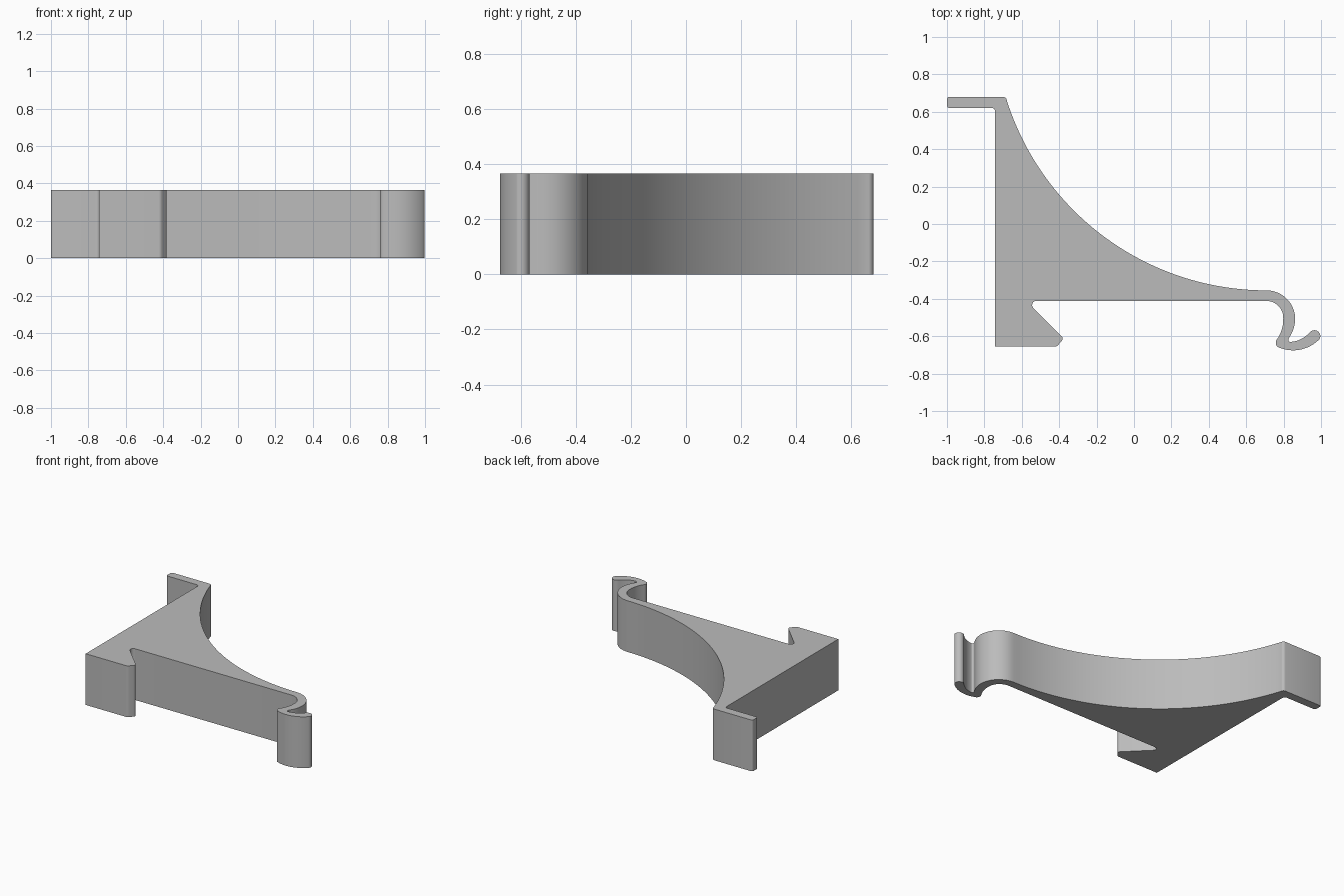
import bpy, bmesh, math
from mathutils import Vector

if "Cube" in bpy.data.objects:
    bpy.data.objects.remove(bpy.data.objects["Cube"])

HEIGHT = 0.365


def arc(a, m, b, n):
    """Points on the circle from a through m to b."""
    (ax, ay), (mx, my), (bx, by) = a, m, b
    d = 2 * (ax * (my - by) + mx * (by - ay) + bx * (ay - my))
    sa, sm, sb = ax**2 + ay**2, mx**2 + my**2, bx**2 + by**2
    cx = (sa * (my - by) + sm * (by - ay) + sb * (ay - my)) / d
    cy = (sa * (bx - mx) + sm * (ax - bx) + sb * (mx - ax)) / d
    r = math.hypot(ax - cx, ay - cy)
    t0, tm, t1 = (math.atan2(y - cy, x - cx) for x, y in (a, m, b))
    sweep, part = (t1 - t0) % math.tau, (tm - t0) % math.tau
    if part > sweep:
        sweep -= math.tau
    return [(cx + r * math.cos(t0 + sweep * i / n),
             cy + r * math.sin(t0 + sweep * i / n)) for i in range(n + 1)]


# Outline, clockwise from the outer end of the wall tab
outline = []
outline += arc((-1, 0.665), (-0.996, 0.676), (-0.985, 0.68), 4)
outline += arc((-0.70, 0.68), (-0.687, 0.675), (-0.68, 0.662), 4)
# Long concave sweep
outline += arc((-0.68, 0.66), (0, -0.171), (0.71, -0.355), 48)
# Hook: outer bend, notch, lip, base and inner bend
outline += arc((0.71, -0.355), (0.817, -0.40), (0.862, -0.507), 14)
outline += arc((0.862, -0.507), (0.853, -0.56), (0.828, -0.61), 6)
outline += arc((0.827, -0.613), (0.826, -0.625), (0.837, -0.63), 5)
outline += arc((0.84, -0.63), (0.89, -0.617), (0.938, -0.581), 8)
outline += arc((0.94, -0.579), (0.982, -0.573), (0.994, -0.612), 10)
outline += arc((0.992, -0.615), (0.875, -0.674), (0.785, -0.664), 14)
outline += arc((0.783, -0.663), (0.76, -0.646), (0.761, -0.622), 6)
outline += arc((0.763, -0.619), (0.79, -0.565), (0.798, -0.507), 6)
outline += arc((0.798, -0.505), (0.773, -0.439), (0.707, -0.411), 12)
# Dovetail foot
outline += arc((-0.52, -0.411), (-0.543, -0.425), (-0.537, -0.45), 8)
outline += arc((-0.39, -0.597), (-0.382, -0.612), (-0.387, -0.626), 6)
outline += arc((-0.405, -0.646), (-0.413, -0.653), (-0.425, -0.656), 4)
outline += [(-0.742, -0.656)]
# Fillet under the tab
outline += arc((-0.742, 0.60), (-0.747, 0.614), (-0.762, 0.62), 5)
outline += arc((-0.985, 0.62), (-0.996, 0.624), (-1, 0.635), 4)

# Drop repeated points where neighbouring arcs meet
clean = []
for p in outline:
    if not clean or math.dist(p, clean[-1]) > 1e-4:
        clean.append(p)

# Extrude the outline into the bracket
bm = bmesh.new()
face = bm.faces.new([bm.verts.new((x, y, 0)) for x, y in clean])
ext = bmesh.ops.extrude_face_region(bm, geom=[face], use_keep_orig=True)
bmesh.ops.translate(bm, vec=Vector((0, 0, HEIGHT)),
                    verts=[g for g in ext["geom"] if isinstance(g, bmesh.types.BMVert)])
bmesh.ops.recalc_face_normals(bm, faces=bm.faces)
mesh = bpy.data.meshes.new("hook_bracket")
bm.to_mesh(mesh)
bm.free()

bracket = bpy.data.objects.new("hook_bracket", mesh)
bpy.context.collection.objects.link(bracket)
grey = bpy.data.materials.new("light grey")
grey.diffuse_color = (0.5, 0.5, 0.5, 1)
grey.use_nodes = True
grey.node_tree.nodes["Principled BSDF"].inputs["Base Color"].default_value = grey.diffuse_color
mesh.materials.append(grey)

bpy.context.view_layer.objects.active = bracket
bracket.select_set(True)
bpy.ops.object.shade_smooth_by_angle(angle=math.radians(30))
